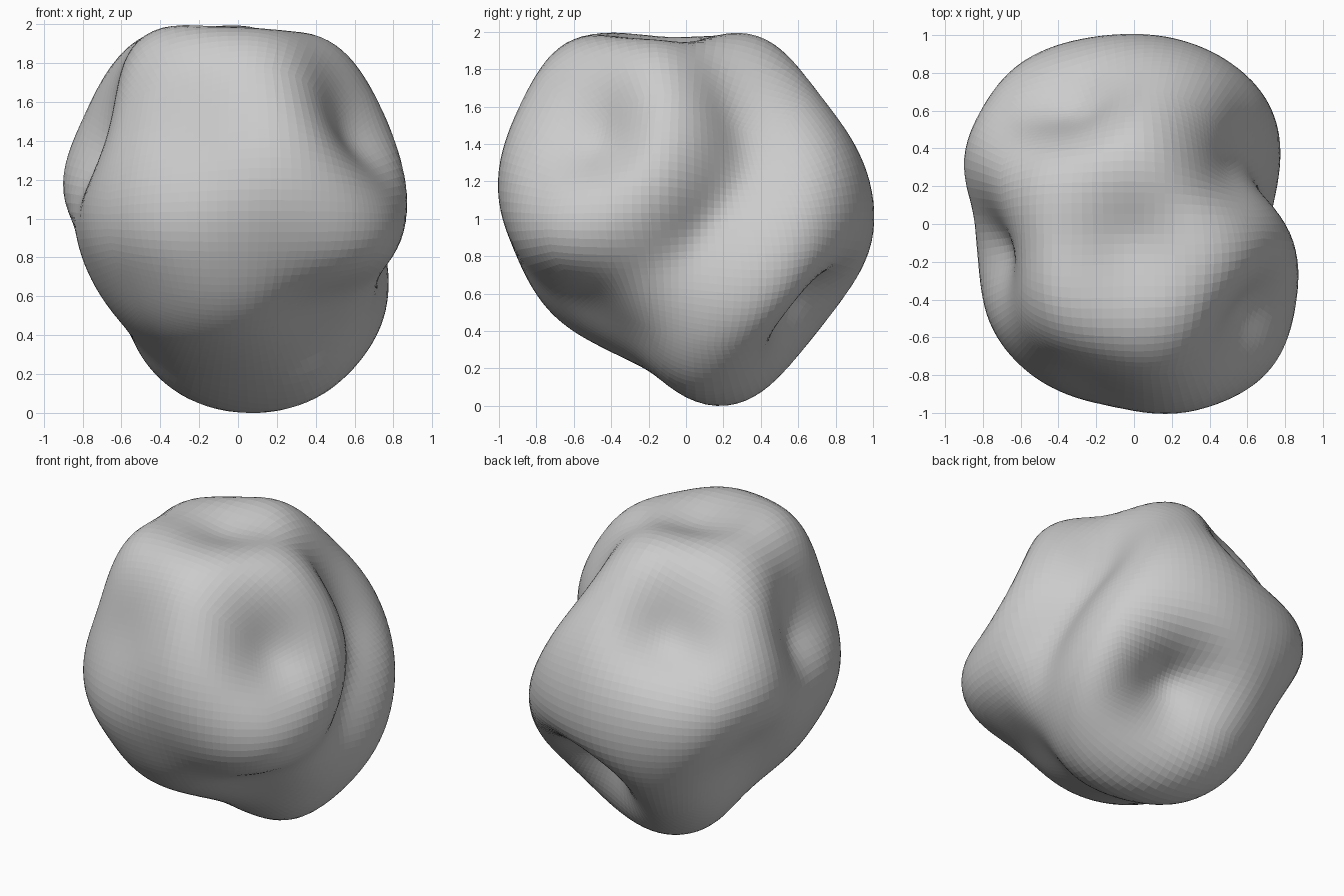
import bpy
import bmesh
from math import exp
from mathutils import Vector

cube = bpy.data.objects.get("Cube")
if cube:
    bpy.data.objects.remove(cube, do_unlink=True)

CORE = Vector((0, 0, 0.97))
SPREAD = 14

# Sculpting touches: points the surface passes through, on ridges and in hollows
TOUCHES = [
    # top hollow and its rim
    (0, -.1, 1.91), (-.45, -.48, 1.91), (.15, -.62, 1.92),
    (.5, -.15, 1.88), (.15, .36, 1.93), (-.48, .15, 1.92),
    # front
    (.25, -.9, 1.53), (-.2, -.84, 1.45), (-.6, -.6, 1.5),
    (.25, -1, 1.18), (-.3, -.92, 1.05), (-.75, -.55, 1.05),
    (.1, -.9, .78), (-.15, -.73, .5), (-.46, -.56, .5),
    # front left facet
    (.54, -.46, 1.44), (.67, -.82, 1), (.87, -.28, 1.08), (.75, -.06, 1.52),
    # underside towards the front
    (.4, -.45, .5), (.69, -.13, .57), (0, -.25, .2), (0, -.5, .33), (-.25, -.2, .22),
    # left side hollow and its rim
    (.6, .25, 1.25), (.42, .28, 1.65), (.7, .12, .85),
    (.77, .4, .6), (.58, .8, .95), (.55, .25, .2),
    # back
    (.23, .6, 1.72), (.27, .85, 1.42), (-.33, .56, 1.5), (.1, 1, 1.05),
    (-.25, .98, 1.05), (-.6, .85, 1.05), (-.87, .4, 1.3), (-.68, .22, 1.73),
    # right side
    (-.65, -.1, 1.42), (-.83, -.1, 1.02), (-.75, -.15, .67),
    (-.5, 0, .33), (-.65, .35, .7), (-.22, .34, .06),
    # underside towards the back
    (.19, .5, .53), (-.28, .6, .27), (-.4, .78, .55), (.2, .24, .01),
]
offsets = [Vector(p) - CORE for p in TOUCHES]
dirs = [p.normalized() for p in offsets]


def blend(d, values):
    """Average the values, giving most weight to the touches near direction d."""
    weights = [exp(SPREAD * (d.dot(n) - 1)) for n in dirs]
    return sum(w * v for w, v in zip(weights, values)) / sum(weights)


# Strengthen the touches until the blended surface meets them
radii = [p.length for p in offsets]
for step in range(30):
    errors = [p.length - blend(d, radii) for p, d in zip(offsets, dirs)]
    radii = [r + e for r, e in zip(radii, errors)]

# Boulder: an evenly divided cube pushed out to the sculpted surface
bm = bmesh.new()
bmesh.ops.create_cube(bm, size=2)
bmesh.ops.subdivide_edges(bm, edges=bm.edges[:], cuts=35, use_grid_fill=True)
for v in bm.verts:
    d = v.co.normalized()
    v.co = CORE + d * blend(d, radii)

# Rest it on the ground
bmesh.ops.translate(bm, verts=bm.verts, vec=(0, 0, -min(v.co.z for v in bm.verts)))
bmesh.ops.recalc_face_normals(bm, faces=bm.faces[:])

mesh = bpy.data.meshes.new("boulder")
bm.to_mesh(mesh)
bm.free()
boulder = bpy.data.objects.new("boulder", mesh)
bpy.context.collection.objects.link(boulder)

stone = bpy.data.materials.new("stone grey")
stone.use_nodes = True
colour = (0.6, 0.6, 0.6, 1)
stone.diffuse_color = colour
stone.node_tree.nodes["Principled BSDF"].inputs["Base Color"].default_value = colour
mesh.materials.append(stone)
